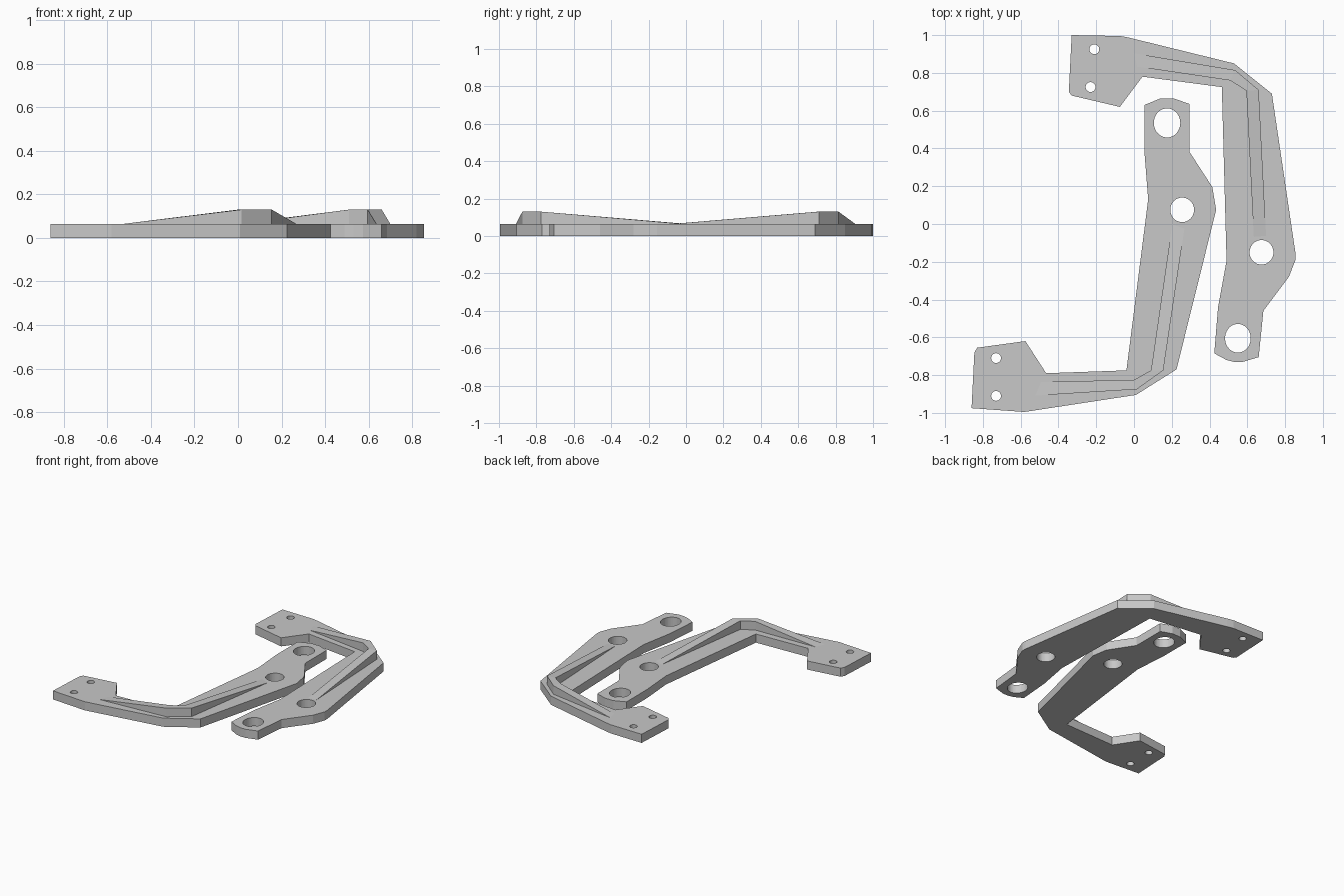
import bpy, bmesh, math
from mathutils import Vector

cube = bpy.data.objects.get("Cube")
if cube:
    bpy.data.objects.remove(cube, do_unlink=True)

PLATE_TOP, RIB_TOP, RIB_BASE = 0.065, 0.13, 0.03

grey = bpy.data.materials.new("plain grey")
grey.use_nodes = True
colour = (0.58, 0.58, 0.58, 1)
grey.diffuse_color = colour
grey.node_tree.nodes["Principled BSDF"].inputs["Base Color"].default_value = colour


def finish(bm, name):
    bmesh.ops.recalc_face_normals(bm, faces=bm.faces[:])
    mesh = bpy.data.meshes.new(name)
    bm.to_mesh(mesh)
    bm.free()
    mesh.materials.append(grey)
    obj = bpy.data.objects.new(name, mesh)
    bpy.context.collection.objects.link(obj)
    return obj


def circle(x, y, rx, ry, sides=40):
    turns = [math.tau * i / sides for i in range(sides)]
    return [(x + rx * math.cos(t), y + ry * math.sin(t)) for t in turns]


def plate(name, outline, holes):
    """Flat plate: outline with holes, filled and extruded up."""
    bm = bmesh.new()
    edges = []
    for loop in [outline] + [circle(*h) for h in holes]:
        vs = [bm.verts.new((x, y, 0)) for x, y in loop]
        edges += [bm.edges.new((vs[i - 1], vs[i])) for i in range(len(vs))]
    bmesh.ops.triangle_fill(bm, edges=edges, use_beauty=True, use_dissolve=False)
    out = bmesh.ops.extrude_face_region(bm, geom=bm.faces[:], use_keep_orig=True)
    top = [g for g in out["geom"] if isinstance(g, bmesh.types.BMVert)]
    bmesh.ops.translate(bm, verts=top, vec=(0, 0, PLATE_TOP))
    return finish(bm, name)


def rib(name, outer, inner):
    """Upright rib, full height around the bend, tapering out at both ends."""
    bm = bmesh.new()
    heights = (PLATE_TOP, RIB_TOP, RIB_TOP, PLATE_TOP)
    rings = []
    for i, z in enumerate(heights):
        ring = []
        for side, zz in ((outer, RIB_BASE), (outer, z), (inner, z), (inner, RIB_BASE)):
            p = Vector(side[i])
            if i in (0, 3):
                near = Vector(side[1 if i == 0 else 2])
                p = near + (p - near) * 1.12
            ring.append(bm.verts.new((p.x, p.y, zz)))
        rings.append(ring)
    for a, b in zip(rings, rings[1:]):
        for k in range(4):
            bm.faces.new((a[k - 1], a[k], b[k], b[k - 1]))
    bm.faces.new(rings[0])
    bm.faces.new(rings[-1])
    return finish(bm, name)


# Right-hand bracket, bent at the back
plate("back_bracket_plate",
      [(-.33, 1), (-.07, .995), (-.02, .985), (.53, .85), (.73, .69),
       (.855, -.155), (.855, -.19), (.82, -.28), (.685, -.46), (.66, -.705),
       (.575, -.73), (.53, -.73), (.49, -.72), (.425, -.685), (.445, -.44),
       (.49, -.195), (.465, .725), (.045, .78), (-.075, .62), (-.33, .68),
       (-.345, .7)],
      [(-.21, .925, .026, .026), (-.23, .725, .026, .026),
       (.675, -.15, .063, .065), (.55, -.605, .068, .076)])
rib("back_bracket_rib",
    [(.055, .895), (.535, .815), (.66, .71), (.695, .02)],
    [(.07, .825), (.51, .76), (.595, .705), (.63, .015)])

# Left-hand bracket, bent at the front
plate("front_bracket_plate",
      [(-.86, -.975), (-.58, -.995), (.01, -.905), (.225, -.77), (.435, .075),
       (.415, .195), (.295, .38), (.295, .635), (.21, .665), (.14, .665),
       (.055, .63), (.055, .385), (.075, .13), (-.04, -.775), (-.465, -.79),
       (-.575, -.62), (-.83, -.655), (-.845, -.68)],
      [(-.73, -.71, .026, .026), (-.73, -.91, .026, .026),
       (.255, .075, .063, .065), (.175, .535, .07, .077)])
rib("front_bracket_rib",
    [(-.465, -.905), (.015, -.875), (.155, -.775), (.255, -.105)],
    [(-.44, -.835), (0, -.825), (.09, -.775), (.19, -.085)])
